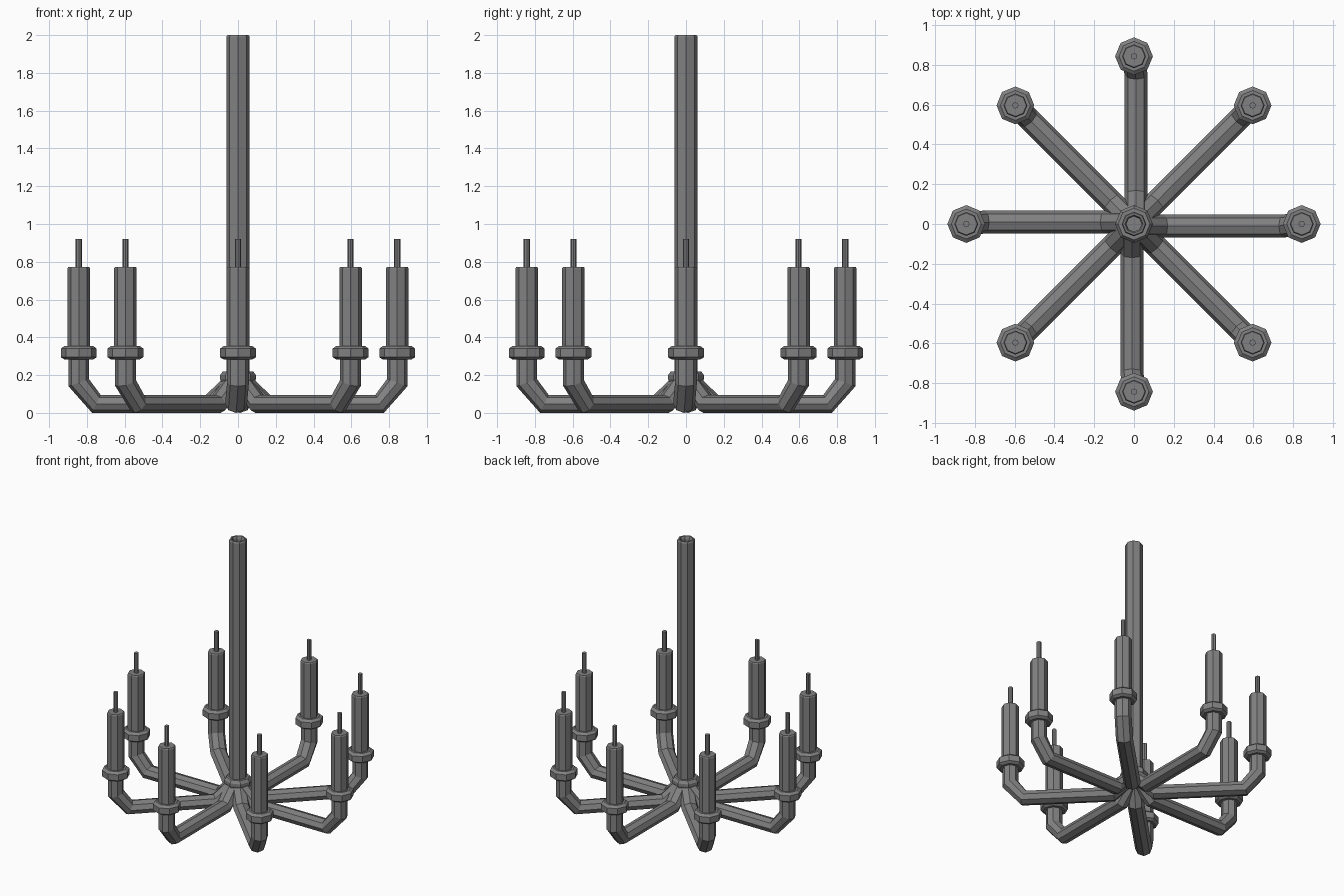
import bpy, bmesh, math
from mathutils import Vector, Matrix

cube = bpy.data.objects.get("Cube")
if cube:
    bpy.data.objects.remove(cube, do_unlink=True)

GREY = (0.22, 0.22, 0.22, 1)
metal = bpy.data.materials.new("dark grey metal")
metal.use_nodes = True
metal.diffuse_color = GREY
metal.node_tree.nodes["Principled BSDF"].inputs["Base Color"].default_value = GREY

SIDES = 8
REACH = 0.843


def finish(name, bm, matrix=Matrix()):
    bmesh.ops.recalc_face_normals(bm, faces=bm.faces)
    mesh = bpy.data.meshes.new(name)
    bm.to_mesh(mesh)
    bm.free()
    mesh.materials.append(metal)
    obj = bpy.data.objects.new(name, mesh)
    obj.matrix_world = matrix
    bpy.context.collection.objects.link(obj)
    return obj


def skin(bm, rings, caps=True):
    """Join rings of points into a faceted tube."""
    rings = [[bm.verts.new(p) for p in ring] for ring in rings]
    for a, b in zip(rings, rings[1:]):
        for i in range(SIDES):
            j = (i + 1) % SIDES
            bm.faces.new((a[i], a[j], b[j], b[i]))
    if caps:
        bm.faces.new(rings[0])
        bm.faces.new(rings[-1])


def lathe(name, profile, matrix=Matrix(), caps=True):
    """Turn (radius, height) pairs into an eight-sided part."""
    bm = bmesh.new()
    turns = [math.tau * i / SIDES for i in range(SIDES)]
    skin(bm, [[(r * math.cos(t), r * math.sin(t), z) for t in turns]
              for r, z in profile], caps)
    return finish(name, bm, matrix)


def arm(name, matrix, shift):
    """Sweep an octagon along the bent arm with mitred corners."""
    path = [Vector(p) for p in ((0, 0, 0.19), (0.15, 0, 0.048), (0.75, 0, 0.048),
                                (REACH, 0, 0.16), (REACH, 0, 0.31))]
    depths = (0.05, 0.048, 0.048, 0.054, 0.054)
    side = Vector((0, 1, 0))
    rings = []
    for i, (p, depth) in enumerate(zip(path, depths)):
        into = (p - path[i - 1]).normalized() if i else None
        out = (path[i + 1] - p).normalized() if i + 1 < len(path) else into
        into = into or out
        tangent = (into + out).normalized()
        up = tangent.cross(side) * depth / tangent.dot(into)
        offset = side * (shift if i < 3 else 0)
        rings.append([p + offset + side * 0.058 * math.cos(t) + up * math.sin(t)
                      for t in (math.tau * k / SIDES for k in range(SIDES))])
    bm = bmesh.new()
    skin(bm, rings)
    return finish(name, bm, matrix)


# Hollow central pole with a chamfered rim, and the hub collar at its foot
lathe("central_pole", [(0.054, 0.12), (0.062, 0.13), (0.062, 1.99), (0.056, 2.0),
                       (0.046, 2.0), (0.038, 1.98), (0.038, 1.8)])
lathe("hub_collar", [(0.05, 0.1), (0.085, 0.15), (0.095, 0.18),
                     (0.095, 0.2), (0.08, 0.22)])

# Eight arms, each carrying a collar, a candle and a wick
for n in range(8):
    spin = Matrix.Rotation(math.tau * n / 8, 4, "Z")
    place = spin @ Matrix.Translation((REACH, 0, 0))
    arm(f"arm_{n + 1}", spin, 0 if n % 2 else -0.01)
    lathe(f"candle_collar_{n + 1}", [(0.075, 0.282), (0.095, 0.295),
                                     (0.095, 0.34), (0.075, 0.355)], place)
    lathe(f"candle_{n + 1}", [(0.06, 0.34), (0.06, 0.765), (0.055, 0.772)], place)
    lathe(f"wick_{n + 1}", [(0.016, 0.765), (0.016, 0.92)], place)
